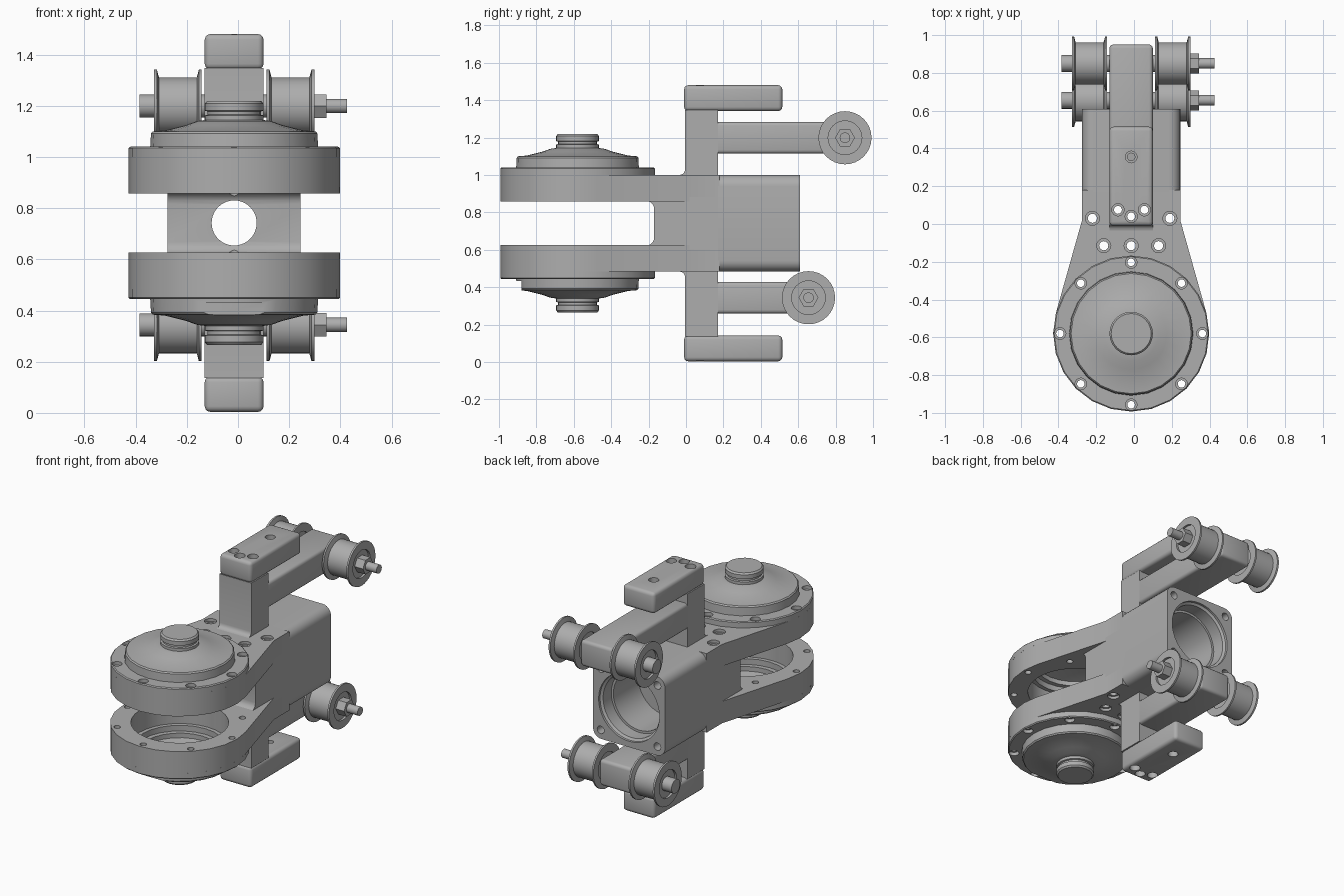
import bpy, bmesh
from math import pi, sin, cos, radians
from mathutils import Vector

if "Cube" in bpy.data.objects:
    bpy.data.objects.remove(bpy.data.objects["Cube"])

MID = Vector((-0.015, 0, 0.742))   # centre of the mirrored assembly
DISC_Y = -0.58

grey = bpy.data.materials.new("machined_grey")
grey.use_nodes = True
grey.diffuse_color = (0.42, 0.42, 0.42, 1)
grey.node_tree.nodes["Principled BSDF"].inputs["Base Color"].default_value = grey.diffuse_color


def finish(name, bm, bevel=0):
    bmesh.ops.remove_doubles(bm, verts=bm.verts, dist=1e-5)
    bmesh.ops.recalc_face_normals(bm, faces=bm.faces)
    bm.normal_update()
    if bevel:
        edges = [e for e in bm.edges if e.calc_face_angle(0) > 0.8]
        bmesh.ops.bevel(bm, geom=edges, offset=bevel, segments=3, profile=0.5, affect='EDGES')
    bmesh.ops.translate(bm, verts=bm.verts, vec=MID)
    mesh = bpy.data.meshes.new(name)
    bm.to_mesh(mesh)
    bm.free()
    mesh.materials.append(grey)
    obj = bpy.data.objects.new(name, mesh)
    bpy.context.collection.objects.link(obj)
    return obj


def prism(name, pts, lo, hi, place, bevel=0):
    """Extrude a 2D outline from lo to hi; place maps (u, v, w) to xyz."""
    bm = bmesh.new()
    a, b = ([bm.verts.new(place(u, v, w)) for u, v in pts] for w in (lo, hi))
    bm.faces.new(a)
    bm.faces.new(b)
    for i in range(len(pts)):
        j = (i + 1) % len(pts)
        bm.faces.new((a[i], a[j], b[j], b[i]))
    return finish(name, bm, bevel)


def add_lathe(bm, profile, segs, place):
    """Spin (radius, height) points; place maps local xyz to xyz."""
    rings = []
    for r, h in profile:
        n = segs if r > 0 else 1
        rings.append([bm.verts.new(place(r * cos(2 * pi * i / segs), r * sin(2 * pi * i / segs), h))
                      for i in range(n)])
    for a, b in zip(rings, rings[1:]):
        if len(a) == len(b) == 1:   # step along the axis, no surface
            continue
        for i in range(segs):
            j = (i + 1) % segs
            quad = [a[i % len(a)], a[j % len(a)], b[j % len(b)], b[i % len(b)]]
            bm.faces.new(list(dict.fromkeys(quad)))


def lathe(name, profile, segs, place):
    bm = bmesh.new()
    add_lathe(bm, profile, segs, place)
    return finish(name, bm)


def box(name, x, y, z, bevel=0):
    return prism(name, [(x[0], y[0]), (x[1], y[0]), (x[1], y[1]), (x[0], y[1])],
                 z[0], z[1], lambda u, v, w: (u, v, w), bevel)


def arc(cx, cy, r, a0, a1, n):
    return [(cx + r * cos(radians(a0 + (a1 - a0) * i / n)),
             cy + r * sin(radians(a0 + (a1 - a0) * i / n))) for i in range(n + 1)]


def cut(obj, *tools):
    for tool in tools:
        m = obj.modifiers.new("cut", 'BOOLEAN')
        m.object, m.solver = tool, 'EXACT'


def along_x(u, v, w):
    return (w, u, v)


def along_y(u, v, w):
    return (u, w, v)


def drill(bm, points, r, floor):
    """Counterbored holes, opened from both outer sides."""
    for x, y in points:
        prof = [(0, -1), (r * 1.55, -1), (r * 1.55, -floor), (r, -floor)]
        prof += [(rr, -h) for rr, h in reversed(prof)]
        add_lathe(bm, prof, 16, lambda a, b, c: (x + a, y + b, c))


# Hidden cutters: screw holes, front-to-back bore, disc opening
bm = bmesh.new()
drill(bm, arc(0, DISC_Y, 0.377, 0, 315, 7), 0.02, 0.275)
drill(bm, [(-0.205, 0.03), (0.205, 0.03), (-0.145, -0.115), (0, -0.115), (0.145, -0.115)], 0.024, 0.24)
drill(bm, [(-0.07, 0.075), (0.07, 0.075), (0, 0.04)], 0.021, 0.7)
screw_cutter = finish("screw_cutter", bm)
bm = bmesh.new()
drill(bm, [(0, 0.355)], 0.02, 0.69)
foot_cutter = finish("foot_cutter", bm)
bore_cutter = lathe("bore_cutter", [(0, -0.3), (0.088, -0.3), (0.088, 0.24), (0.19, 0.24), (0.19, 0.5),
                                    (0.205, 0.5), (0.205, 0.585), (0.22, 0.595), (0.22, 0.7), (0, 0.7)],
                    40, along_y)
opening_cutter = lathe("opening_cutter", [(0, -0.4), (0.29, -0.4), (0.29, 0.4), (0, 0.4)], 32,
                       lambda a, b, c: (a, b + DISC_Y, c))
bm = bmesh.new()
for sx in (-1, 1):
    for sz in (-1, 1):
        add_lathe(bm, [(0, 0.5), (0.025, 0.5), (0.025, 0.7), (0, 0.7)], 16,
                  lambda a, b, c: (a + sx * 0.205, c, b + sz * 0.2))
corner_cutter = finish("corner_cutter", bm)
notch_cutter = box("notch_cutter", (-0.13, 0.13), (-1, -0.88), (-0.37, -0.31))
cutters = [screw_cutter, foot_cutter, bore_cutter, opening_cutter, corner_cutter, notch_cutter]

# Rear housing with rounded long edges
W, H, R = 0.26, 0.258, 0.06
outline = []
for cx, cy, a in ((W - R, H - R, 0), (R - W, H - R, 90), (R - W, R - H, 180), (W - R, R - H, 270)):
    outline += arc(cx, cy, R, a, a + 90, 6)
housing = prism("rear_housing", outline, 0.17, 0.61, along_y)
cut(housing, bore_cutter, corner_cutter)

# Neck joining the two plates, with fillets
side = [(0.2, -0.14), (0.2, 0.14), (-0.215, 0.14)] + arc(-0.215, 0.075, 0.045, 90, 0, 5)
side += arc(-0.215, -0.075, 0.045, 0, -90, 5) + [(-0.215, -0.14)]
neck = prism("neck", side, -W, W, along_x)
cut(neck, bore_cutter, screw_cutter)

# Mirrored upper and lower halves
plate_outline = arc(0, DISC_Y, 0.413, 15.8, -195.8, 14)
plate_outline += [(-W, 0.02), (-W, 0.18), (W, 0.18), (W, 0.02)]
cap_profile = [(0.265, 0.258), (0.413, 0.258), (0.413, 0.292), (0.407, 0.298), (0.328, 0.298),
               (0.325, 0.35), (0.318, 0.358), (0.27, 0.362), (0.19, 0.382), (0.145, 0.398),
               (0.115, 0.402), (0.115, 0.42), (0.104, 0.423), (0.104, 0.436), (0.115, 0.439),
               (0.115, 0.466), (0.106, 0.476), (0, 0.476), (0, 0.35), (0.12, 0.35),
               (0.235, 0.325), (0.235, 0.295), (0.265, 0.295), (0.265, 0.258)]
post_side = [(0.17, 0.22), (0.17, 0.605), (-0.005, 0.605)] + arc(-0.035, 0.288, 0.03, 0, -90, 4)
post_side += [(-0.035, 0.22)]
roller_profile = [(0, 0.137), (0.09, 0.137), (0.09, 0.127), (0.142, 0.127), (0.142, 0.138), (0.112, 0.146),
                  (0.112, 0.294), (0.142, 0.302), (0.142, 0.314), (0.09, 0.314), (0.09, 0.3), (0, 0.3)]

for s, label, axle_y, axle_h in ((1, "upper", 0.85, 0.457), (-1, "lower", 0.655, 0.398)):
    def span(lo, hi):
        return sorted((s * lo, s * hi))

    plate = prism(label + "_plate", plate_outline, 0.115, 0.258, lambda u, v, w: (u, v, s * w))
    cut(plate, opening_cutter, screw_cutter)

    cap = lathe(label + "_cap", cap_profile, 24, lambda a, b, c: (a, b + DISC_Y, s * c))
    cut(cap, screw_cutter)
    if s < 0:
        cut(cap, notch_cutter)

    post = prism(label + "_post", post_side, -0.115, 0.115, lambda u, v, w: (w, u, s * v))
    cut(post, screw_cutter)
    foot = box(label + "_foot", (-0.115, 0.115), (-0.01, 0.515), span(0.6, 0.738), 0.022)
    cut(foot, screw_cutter, foot_cutter)
    box(label + "_arm", (-0.115, 0.115), (0.14, axle_y + 0.1), span(axle_h - 0.085, axle_h + 0.085), 0.02)

    # Axle, flanged rollers, nut and head
    def axle(a, b, c):
        return (c, axle_y + a, s * axle_h + b)

    for side_x, side_name in ((1, "left"), (-1, "right")):
        lathe(f"{label}_{side_name}_roller", roller_profile, 32, lambda a, b, c: axle(a, b, side_x * c))
    lathe(label + "_axle", [(0, -0.37), (0.045, -0.37), (0.045, 0.3), (0.028, 0.3), (0.028, 0.44), (0, 0.44)],
          20, axle)
    lathe(label + "_nut", [(0, 0.295), (0.053, 0.295), (0.053, 0.36), (0, 0.36)], 6, axle)

# Bake the cuts, shade, and hide the cutters
parts = [o for o in bpy.context.collection.objects
         if o.type == 'MESH' and o not in cutters and grey.name in o.data.materials]
depsgraph = bpy.context.evaluated_depsgraph_get()
baked = [(o, bpy.data.meshes.new_from_object(o.evaluated_get(depsgraph))) for o in parts]
bpy.ops.object.select_all(action='DESELECT')
for o, mesh in baked:
    o.modifiers.clear()
    o.data = mesh
    o.select_set(True)
bpy.context.view_layer.objects.active = parts[0]
bpy.ops.object.shade_smooth_by_angle(angle=radians(32))
for c in cutters:
    c.hide_render = True
    c.hide_set(True)
